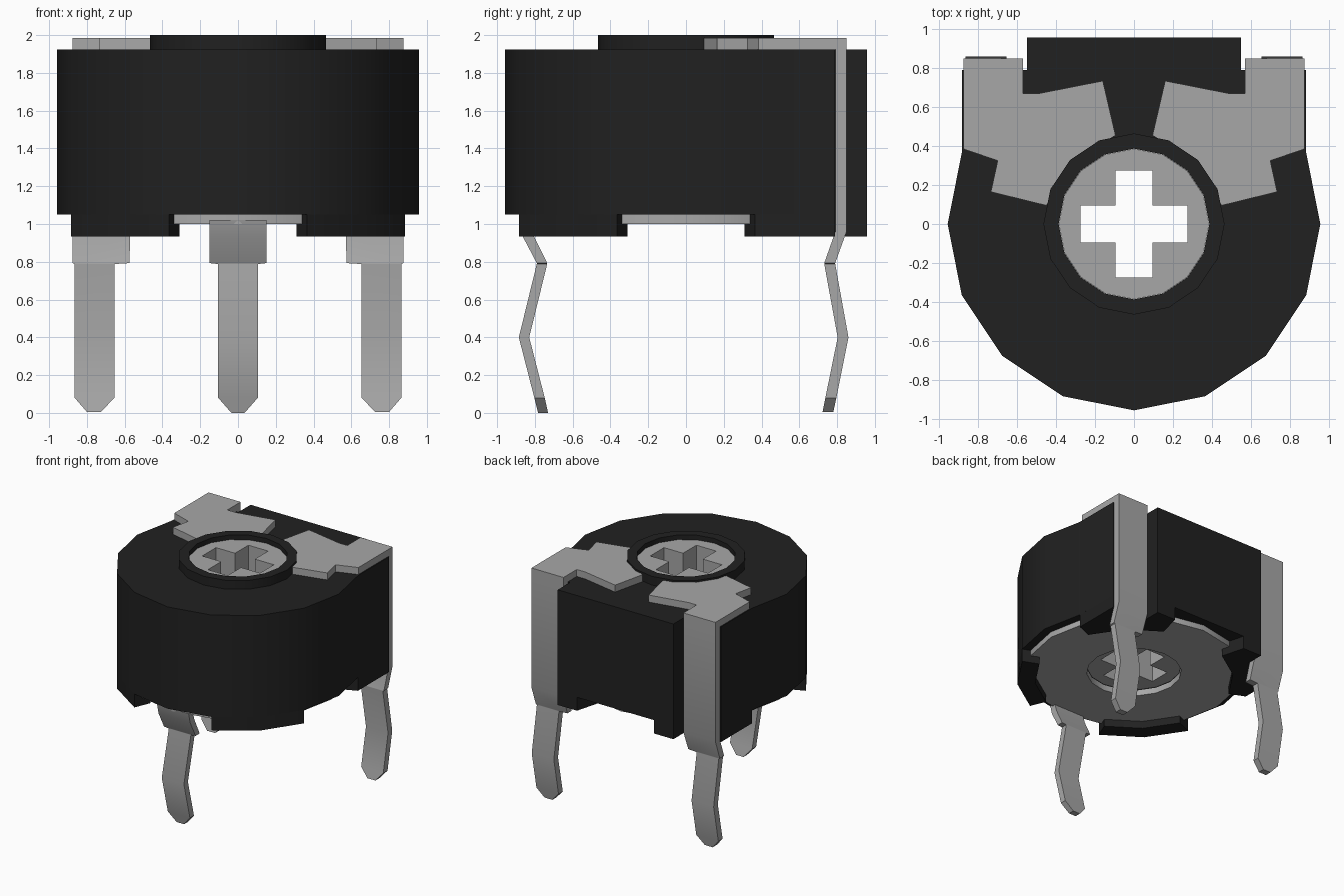
import bpy, bmesh, math

cube = bpy.data.objects.get("Cube")
if cube:
    bpy.data.objects.remove(cube, do_unlink=True)


def material(name, rgb, rough, metal=0.0):
    m = bpy.data.materials.new(name)
    m.use_nodes = True
    m.diffuse_color = (*rgb, 1)
    bsdf = m.node_tree.nodes["Principled BSDF"]
    bsdf.inputs["Base Color"].default_value = (*rgb, 1)
    bsdf.inputs["Roughness"].default_value = rough
    return m


BLACK = material("black plastic", (0.015, 0.015, 0.015), 0.6)
METAL = material("grey metal", (0.39, 0.39, 0.39), 0.5)


def finish(name, mesh, mat):
    """Clean the mesh, give it its colour and smooth the shallow facets."""
    bm = bmesh.new()
    bm.from_mesh(mesh)
    bmesh.ops.remove_doubles(bm, verts=bm.verts, dist=0.0005)
    bmesh.ops.recalc_face_normals(bm, faces=bm.faces)
    bm.to_mesh(mesh)
    bm.free()
    mesh.materials.clear()
    mesh.materials.append(mat)
    ob = bpy.data.objects.new(name, mesh)
    bpy.context.collection.objects.link(ob)
    bpy.ops.object.select_all(action='DESELECT')
    ob.select_set(True)
    bpy.context.view_layer.objects.active = ob
    bpy.ops.object.shade_smooth_by_angle(angle=math.radians(32))
    return ob


def prism(name, loops, z0, z1, mat):
    """Extrude an outline, with any inner loops as holes, from z0 to z1."""
    cu = bpy.data.curves.new(name + "_outline", 'CURVE')
    cu.dimensions = '2D'
    cu.fill_mode = 'BOTH'
    cu.extrude = (z1 - z0) / 2
    for loop in loops:
        sp = cu.splines.new('POLY')
        sp.points.add(len(loop) - 1)
        for p, (x, y) in zip(sp.points, loop):
            p.co = (x, y, 0, 1)
        sp.use_cyclic_u = True
    tmp = bpy.data.objects.new(name + "_outline", cu)
    bpy.context.collection.objects.link(tmp)
    deps = bpy.context.evaluated_depsgraph_get()
    mesh = bpy.data.meshes.new_from_object(tmp.evaluated_get(deps))
    bpy.data.objects.remove(tmp, do_unlink=True)
    bpy.data.curves.remove(cu)
    mesh.name = name
    for v in mesh.vertices:
        v.co.z += (z0 + z1) / 2
    return finish(name, mesh, mat)


def arc(r, first, last):
    """Points of a 16-sided circle, counted from the front (-y) towards +x."""
    return [(r * math.sin(k * math.pi / 8), -r * math.cos(k * math.pi / 8))
            for k in range(first, last + 1)]


def circle(r):
    return arc(r, 0, 15)


def flip(points, side):
    return [(side * x, y) for x, y in points]


def leg(name, stations, side=1):
    """Bent strip: stations are (z, y_front, y_back, x0, x1) from top to tip."""
    bm = bmesh.new()
    rings = [[bm.verts.new((side * x, y, z)) for x, y in
              ((x0, ya), (x1, ya), (x1, yb), (x0, yb))]
             for z, ya, yb, x0, x1 in stations]
    for a, b in zip(rings, rings[1:]):
        for i in range(4):
            j = (i + 1) % 4
            bm.faces.new((a[i], a[j], b[j], b[i]))
    bm.faces.new(rings[0])
    bm.faces.new(rings[-1])
    mesh = bpy.data.meshes.new(name)
    bm.to_mesh(mesh)
    bm.free()
    return finish(name, mesh, METAL)


R, HOLE, W = 0.957, 0.387, 0.884

# Housing: round front, straight sides, back block between two slots
right_back = [(W, 0.79), (0.55, 0.79), (0.55, R)]
outline = arc(R, -5, 5) + right_back + flip(right_back, -1)[::-1]
prism("housing", [outline, circle(HOLE)], 1.05, 1.925, BLACK)
prism("collar", [circle(0.465), circle(HOLE)], 1.925, 2.0, BLACK)

# Rotor with a cross-shaped slot right through it
a, b = 0.275, 0.094
cross = [(a, b), (b, b), (b, a), (-b, a), (-b, b), (-a, b),
         (-a, -b), (-b, -b), (-b, -a), (b, -a), (b, -b), (a, -b)]
prism("rotor", [circle(0.386), cross], 1.055, 1.96, METAL)

# Base plate under the housing
prism("base_plate", [circle(0.885), circle(HOLE)], 1.0, 1.05, METAL)

# Front terminal
leg("front_terminal", [
    (1.02, -0.885, -0.83, -0.15, 0.15),
    (0.935, -0.865, -0.805, -0.15, 0.15),
    (0.793, -0.79, -0.735, -0.15, 0.15),
    (0.788, -0.79, -0.735, -0.105, 0.105),
    (0.40, -0.885, -0.83, -0.105, 0.105),
    (0.08, -0.803, -0.748, -0.105, 0.105),
    (0.0, -0.783, -0.73, -0.035, 0.035)])

for side, label in ((1, "left"), (-1, "right")):
    # Feet below the housing rim
    front_foot = arc(R, 1, 3) + arc(0.81, 1, 3)[::-1]
    prism(label + "_front_foot", [flip(front_foot, side)], 0.935, 1.05, BLACK)
    back_foot = ([(W, 0.366)] + right_back + [(0.366, R)]
                 + arc(0.81, 5, 7)[::-1])
    prism(label + "_back_foot", [flip(back_foot, side)], 0.935, 1.05, BLACK)

    # Contact plate on top, tucked against the collar
    contact = [(0.57, 0.85), (0.875, 0.85), (0.875, 0.385), (0.70, 0.325),
               (0.735, 0.165), (0.45, 0.095), (0.32, 0.32), (0.095, 0.455),
               (0.16, 0.735), (0.49, 0.67), (0.57, 0.67)]
    prism(label + "_contact", [flip(contact, side)], 1.925, 1.985, METAL)

    # Back terminal running down the slot
    leg(label + "_back_terminal", [
        (1.925, 0.791, 0.85, 0.57, 0.875),
        (0.96, 0.791, 0.85, 0.57, 0.875),
        (0.793, 0.732, 0.79, 0.575, 0.875),
        (0.788, 0.732, 0.79, 0.655, 0.865),
        (0.40, 0.803, 0.86, 0.655, 0.865),
        (0.08, 0.738, 0.796, 0.655, 0.865),
        (0.005, 0.723, 0.78, 0.725, 0.80)], side)
